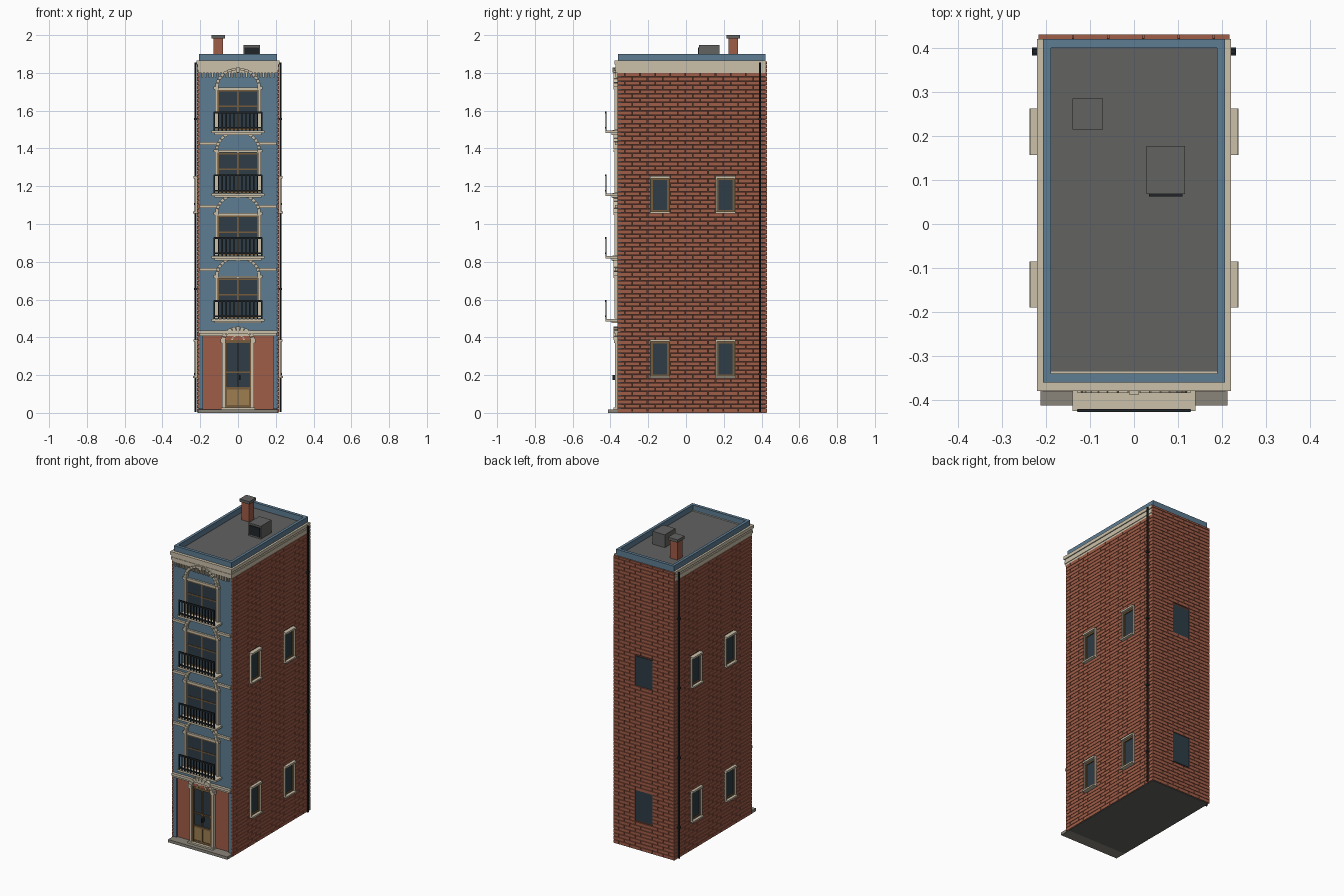
import bpy, bmesh, math
from mathutils import Matrix

if "Cube" in bpy.data.objects:
    bpy.data.objects.remove(bpy.data.objects["Cube"])


def mat(name, rgb):
    m = bpy.data.materials.new(name)
    lin = [((c / 255 + 0.055) / 1.055) ** 2.4 for c in rgb]
    m.diffuse_color = (*lin, 1)
    m.use_nodes = True
    m.node_tree.nodes["Principled BSDF"].inputs["Base Color"].default_value = m.diffuse_color
    return m


BRICK = mat("brick_red", (160, 93, 72))
MORTAR = mat("dark_mortar", (84, 54, 46))
BLUE = mat("painted_blue", (93, 124, 146))
CREAM = mat("cream_trim", (203, 193, 170))
ROOF = mat("roof_grey", (98, 98, 97))
STONE = mat("step_stone", (138, 133, 122))
GLASS = mat("dark_glass", (46, 60, 70))
IRON = mat("black_iron", (32, 37, 40))
WOOD = mat("brown_wood", (118, 92, 60))
TAN = mat("door_panel_tan", (158, 127, 80))


class Part:
    """Collects boxes and arch blocks into one object."""
    def __init__(self, name, material):
        self.name, self.material, self.bm = name, material, bmesh.new()

    def box(self, x0, x1, y0, y1, z0, z1):
        m = Matrix.Translation(((x0 + x1) / 2, (y0 + y1) / 2, (z0 + z1) / 2))
        m = m @ Matrix.Diagonal((x1 - x0, y1 - y0, z1 - z0, 1))
        bmesh.ops.create_cube(self.bm, size=1, matrix=m)
        return self

    def arch(self, zc, r0, r1, y0, y1, n, gap=0.0, squash=1.0):
        # Half ring of n wedge blocks, facing -y
        for i in range(n):
            a0 = math.pi * i / n + gap
            a1 = math.pi * (i + 1) / n - gap
            pts = [(r, a) for r, a in ((r0, a0), (r1, a0), (r1, a1), (r0, a1))]
            rings = [[self.bm.verts.new((r * math.cos(a), y, zc + squash * r * math.sin(a)))
                      for r, a in pts] for y in (y0, y1)]
            self.bm.faces.new(rings[0])
            self.bm.faces.new(rings[1][::-1])
            for k in range(4):
                j = (k + 1) % 4
                self.bm.faces.new((rings[0][k], rings[1][k], rings[1][j], rings[0][j]))
        return self

    def done(self):
        bmesh.ops.recalc_face_normals(self.bm, faces=self.bm.faces)
        me = bpy.data.meshes.new(self.name)
        self.bm.to_mesh(me)
        self.bm.free()
        me.materials.append(self.material)
        ob = bpy.data.objects.new(self.name, me)
        bpy.context.collection.objects.link(ob)
        return ob


# Wall core behind the bricks, floor underside
Part("wall_core", MORTAR).box(-.209, .209, -.345, .422, .008, 1.855).done()
Part("base_plate", ROOF).box(-.212, .212, -.36, .425, 0, .008).done()

# Brick courses, leaving out the window openings
WIN_Z = ((.19, .385), (1.06, 1.25))
SIDE_WIN = ((-.19, -.085), (.157, .262))
BACK_WIN = ((-.063, .063),)
COURSE, LENGTH, GAP = .0225, .08, .0032


def courses(start, end, top, openings, place):
    for row in range(int(top / COURSE + .5)):
        z0, z1 = row * COURSE + .003, (row + 1) * COURSE
        hit = any(z1 > a + .006 and z0 < b - .006 for a, b in WIN_Z)
        spans, s = [], start
        for a, b in (openings if hit else ()):
            spans.append((s, a))
            s = b
        spans.append((s, end))
        shift = LENGTH / 2 if row % 2 else 0
        for a, b in spans:
            k = math.floor((a - start - shift) / LENGTH)
            while start + shift + k * LENGTH < b:
                p = max(a, start + shift + k * LENGTH)
                q = min(b, start + shift + (k + 1) * LENGTH - GAP)
                if q - p > .004:
                    place(p, q, z0, min(z1, top))
                k += 1


for name, s in (("left", -1), ("right", 1)):
    p = Part(name + "_wall_bricks", BRICK)
    lo, hi = sorted((s * .207, s * .217))
    courses(-.362, .42, 1.80, SIDE_WIN, lambda a, b, c, d: p.box(lo, hi, a, b, c, d))
    p.done()
p = Part("back_wall_bricks", BRICK)
courses(-.217, .217, 1.86, BACK_WIN, lambda a, b, c, d: p.box(a, b, .42, .43, c, d))
p.done()

# Side and back windows
glass = Part("side_and_back_glass", GLASS)
surround = Part("side_window_surrounds", CREAM)
sash = Part("side_window_frames", WOOD)
for z0, z1 in WIN_Z:
    glass.box(-.063, .063, .42, .425, z0, z1)
    for y0, y1 in SIDE_WIN:
        for s in (-1, 1):
            def side(part, xa, xb, *rest):
                a, b = sorted((s * xa, s * xb))
                part.box(a, b, *rest)
            side(glass, .207, .212, y0, y1, z0, z1)
            side(surround, .207, .237, y0, y1, z0 - .004, z0 + .006)
            side(surround, .207, .235, y0, y1, z1 - .008, z1 + .004)
            for ya, d in ((y0, 1), (y1, -1)):
                a, b = sorted((ya, ya + d * .006))
                side(surround, .207, .228, a, b, z0, z1)
                a, b = sorted((ya + d * .006, ya + d * .015))
                side(sash, .207, .219, a, b, z0, z1)
            side(sash, .207, .219, y0, y1, z1 - .018, z1 - .008)
            side(sash, .207, .219, y0, y1, z0 + .006, z0 + .014)
for part in (glass, surround, sash):
    part.done()

# Blue front wall, ground floor panels and corner strips
Part("front_wall", BLUE).box(-.207, .207, -.362, -.34, .42, 1.86).done()
Part("shopfront_brick_panel", BRICK).box(-.19, .19, -.352, -.34, .02, .42).done()
p = Part("corner_strips", BLUE)
for s in (-1, 1):
    p.box(s * .196 - .011, s * .196 + .011, -.362, -.34, .02, .42)
p.done()

# Front steps
Part("front_plinth", STONE).box(-.212, .212, -.412, -.34, 0, .018).done()
Part("door_step", CREAM).box(-.09, .09, -.385, -.34, .018, .028).done()

# Front door with arched head
p = Part("door_surround", CREAM)
for s in (-1, 1):
    p.box(s * .078 - .008, s * .078 + .008, -.375, -.345, .028, .385)
    p.box(s * .08 - .013, s * .08 + .013, -.38, -.345, .37, .39)
p.arch(.385, .066, .09, -.385, -.345, 11, .02, .8).done()
Part("door_fanlight", BRICK).arch(.385, .001, .068, -.366, -.345, 11, 0, .8).done()
p = Part("fanlight_rays", CREAM)
p.arch(.385, .028, .036, -.372, -.345, 9, .05, .8).done()
Part("door_glass", GLASS).box(-.07, .07, -.36, -.345, .12, .385).done()
Part("door_lower_panel", TAN).box(-.07, .07, -.364, -.345, .04, .125).done()
p = Part("door_frame", WOOD)
for x in (-.065, 0, .065):
    w = .006 if x else .003
    p.box(x - w, x + w, -.368, -.345, .028, .385)
for z, h in ((.034, .007), (.13, .006), (.215, .004), (.378, .008)):
    p.box(-.07, .07, -.367, -.345, z - h, z + h)
p.done()
Part("door_handle", IRON).box(.006, .014, -.388, -.36, .175, .2).done()

# Upper floors: window, surround, arch, balcony and railing
pane = Part("front_window_glass", GLASS)
bars = Part("front_window_bars", WOOD)
trim = Part("front_window_surrounds", CREAM)
slab = Part("balcony_slabs", CREAM)
rail = Part("balcony_railings", IRON)
for floor in range(4):
    z = .5 + floor * .3325
    pane.box(-.108, .108, -.366, -.35, z, z + .215)
    for x in (-.104, 0, .104):
        bars.box(x - .004, x + .004, -.37, -.35, z, z + .215)
    for h in (.004, .125, .208):
        bars.box(-.108, .108, -.369, -.35, z + h - .004, z + h + .004)
    for s in (-1, 1):
        trim.box(s * .115 - .008, s * .115 + .008, -.378, -.35, z, z + .225)
        trim.box(s * .117 - .013, s * .117 + .013, -.383, -.35, z + .215, z + .23)
    trim.box(-.115, .115, -.374, -.35, z + .213, z + .226)
    trim.arch(z + .23, .103, .12, -.384, -.35, 15, .012, .83)
    trim.box(-.01, .01, -.388, -.35, z + .305, z + .332)
    slab.box(-.14, .14, -.425, -.35, z - .016, z - .003)
    slab.box(-.125, .125, -.395, -.35, z - .025, z - .016)
    for h, t in ((.012, .004), (.093, .005)):
        rail.box(-.128, .128, -.4275, -.42, z + h - t, z + h + t)
    for i in range(13):
        x = -.125 + i * .25 / 12
        w = .004 if i in (0, 12) else .003
        rail.box(x - w, x + w, -.426, -.421, z - .004, z + .095)
for part in (pane, bars, trim, slab, rail):
    part.done()

# String courses between floors
p = Part("string_courses", CREAM).box(-.208, .208, -.38, -.35, .42, .436)
p.box(-.203, .203, -.372, -.35, .408, .42)
for i in range(3):
    z = .752 + i * .3325
    for s in (-1, 1):
        a, b = sorted((s * .112, s * .205))
        p.box(a, b, -.376, -.35, z, z + .016)
p.done()

# Stepped cornice with dentils along the front
p = Part("cornice", CREAM)
for out, z0, z1 in ((.002, 1.80, 1.815), (.006, 1.815, 1.83), (.003, 1.83, 1.845), (.009, 1.845, 1.866)):
    p.box(-.211 - out, .211 + out, -.37 - out, -.335, z0, z1)
    for s in (-1, 1):
        a, b = sorted((s * .2, s * (.211 + out)))
        p.box(a, b, -.36, .42, z0, z1)
for i in range(22):
    x = -.189 + i * .018
    p.box(x - .004, x + .004, -.374, -.35, 1.775, 1.80)
p.done()

# Flat roof and blue parapet
Part("roof_deck", ROOF).box(-.195, .195, -.345, .405, 1.85, 1.864).done()
p = Part("parapet", BLUE)
for s in (-1, 1):
    p.box(s * .198 - .009, s * .198 + .009, -.36, .42, 1.86, 1.90)
p.box(-.189, .189, -.36, -.34, 1.86, 1.90)
p.box(-.189, .189, .40, .42, 1.86, 1.90).done()

# Chimney
Part("chimney_stack", BRICK).box(-.131, -.079, .224, .276, 1.86, 1.982).done()
Part("chimney_cap", ROOF).box(-.14, -.07, .215, .285, 1.982, 2.0).done()

# Rooftop vent unit
Part("vent_unit", ROOF).box(.028, .116, .068, .177, 1.86, 1.947).done()
Part("vent_grille", IRON).box(.034, .11, .063, .07, 1.875, 1.935).done()

# Drain pipes on both sides
for name, s in (("left", -1), ("right", 1)):
    p = Part(name + "_drain_pipe", IRON)
    bmesh.ops.create_cone(p.bm, cap_ends=True, segments=8, radius1=.006, radius2=.006, depth=1.85,
                          matrix=Matrix.Translation((s * .225, .392, .93)))
    for z in (.2, .65, 1.1, 1.55):
        p.box(s * .223 - .009, s * .223 + .009, .383, .401, z, z + .01)
    p.done()
